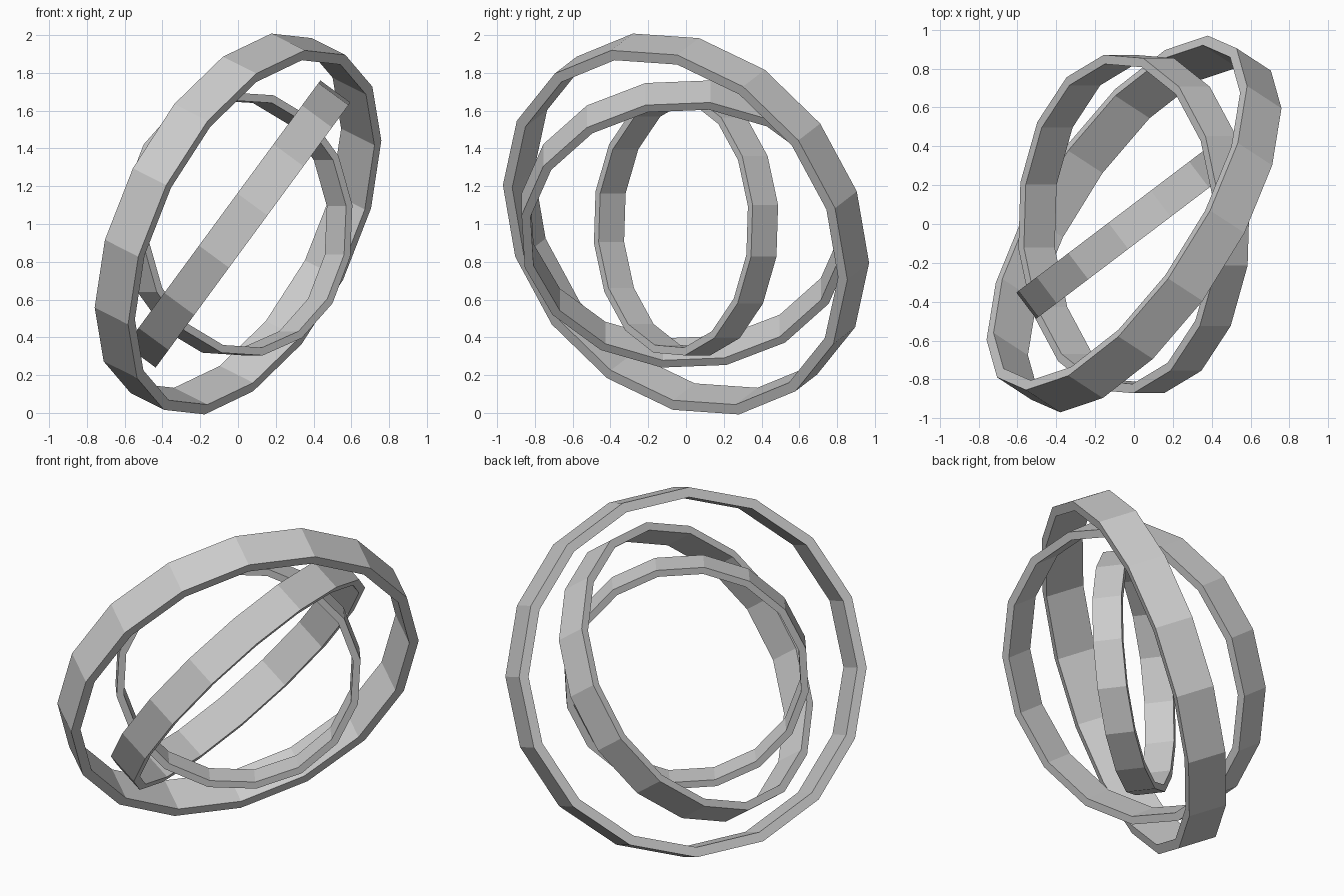
import bpy, bmesh, math
from mathutils import Vector

if "Cube" in bpy.data.objects:
    bpy.data.objects.remove(bpy.data.objects["Cube"])

SIDES = 16
CENTRE = Vector((0, 0, 1))


def ring(name, radius, thickness, width, axis, start):
    """Flat-faced hoop about an axis, with its first corner towards start."""
    n = Vector(axis).normalized()
    u = Vector(start)
    u = (u - n * u.dot(n)).normalized()
    v = n.cross(u)
    section = [(radius, -width / 2), (radius, width / 2),
               (radius - thickness, width / 2), (radius - thickness, -width / 2)]
    bm = bmesh.new()
    loops = []
    for i in range(SIDES):
        a = 2 * math.pi * i / SIDES
        d = u * math.cos(a) + v * math.sin(a)
        loops.append([bm.verts.new(CENTRE + d * r + n * h) for r, h in section])
    for i in range(SIDES):
        p, q = loops[i], loops[(i + 1) % SIDES]
        for j in range(4):
            k = (j + 1) % 4
            bm.faces.new((p[j], q[j], q[k], p[k]))
    bmesh.ops.recalc_face_normals(bm, faces=bm.faces)
    mesh = bpy.data.meshes.new(name)
    bm.to_mesh(mesh)
    bm.free()
    obj = bpy.data.objects.new(name, mesh)
    bpy.context.collection.objects.link(obj)
    return obj


# Three nested gyroscope hoops
ring("outer_ring", 1.055, 0.057, 0.229, (0.775, -0.505, -0.39), (0.259, -0.333, 0.955))
ring("middle_ring", 0.880, 0.048, 0.197, (0.806, 0, -0.592), (0.586, 0.146, 0.797))
ring("inner_ring", 0.703, 0.042, 0.169, (0.604, -0.797, 0), (0.789, 0.598, 0.144))
